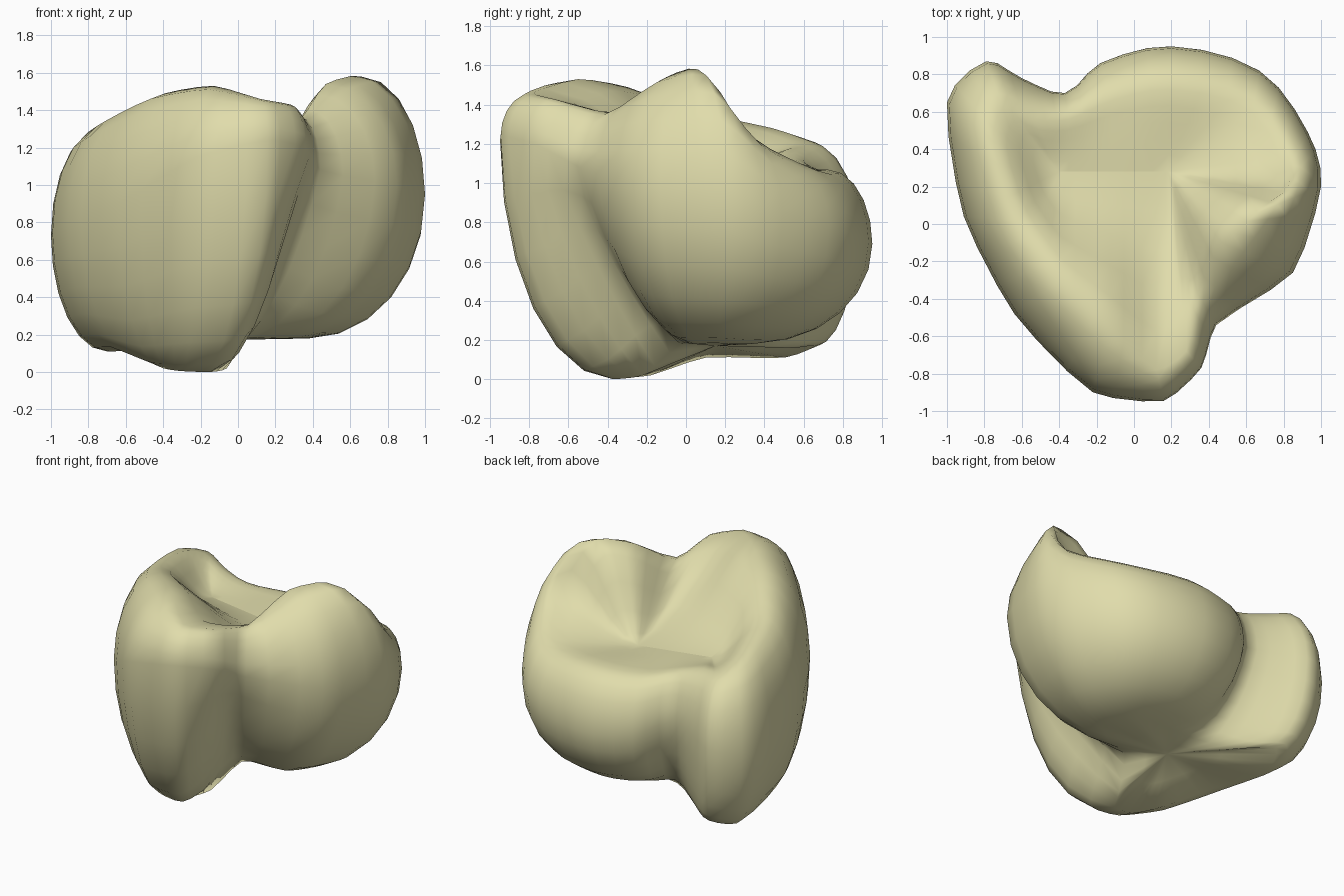
import bpy, bmesh, math
from mathutils import Vector

if "Cube" in bpy.data.objects:
    bpy.data.objects.remove(bpy.data.objects["Cube"])

# Guide loops, counter-clockwise from the right: widest line, underside edge, crest
belly = [(1, .2, .95), (.93, .49, .85), (.67, .82, .75), (.2, .95, .69),
         (-.18, .86, .72), (-.37, .7, .8), (-.6, .78, .8), (-.79, .87, .78),
         (-1, .65, .73), (-.91, .04, .8), (-.64, -.48, .9), (-.22, -.9, 1.15),
         (.16, -.945, 1.24), (.36, -.77, 1.2), (.44, -.54, 1.08), (.85, -.26, 1)]
under = [(.38, .14, .185), (.38, .24, .18), (.32, .34, .18), (.18, .38, .19),
         (.02, .38, .2), (-.2, .38, .2), (-.44, .52, .16), (-.64, .66, .17),
         (-.7, .5, .11), (-.6, .1, .11), (-.4, -.18, .02), (-.3, -.34, .005),
         (-.15, -.37, 0), (-.06, -.22, .02), (.05, -.03, .18), (.25, .04, .18)]
crest = [(.66, .06, 1.58), (.8, .24, 1.27), (.63, .6, 1.08), (.2, .72, 1.07),
         (-.12, .66, 1.07), (-.35, .56, 1.12), (-.53, .56, 1.17), (-.7, .62, 1.21),
         (-.75, .44, 1.28), (-.62, .02, 1.37), (-.39, -.3, 1.49), (-.13, -.55, 1.53),
         (.12, -.78, 1.46), (.28, -.68, 1.43), (.34, -.37, 1.36), (.47, -.1, 1.54)]
STEPS = 3


def smooth_loop(pts):
    """Closed curve through the guide points; flatter along the left and front."""
    pts, out, n = [Vector(p) for p in pts], [], len(pts)
    for i in range(n):
        a, b, c, d = (pts[(i + k) % n] for k in (-1, 0, 1, 2))
        length = (1 if i < 8 else .6) * (c - b).length
        m1 = (c - a) * length / ((b - a).length + (c - b).length)
        m2 = (d - b) * length / ((d - c).length + (c - b).length)
        for s in range(STEPS):
            t = s / STEPS
            out.append((2*t**3 - 3*t*t + 1) * b + (t**3 - 2*t*t + t) * m1
                       + (3*t*t - 2*t**3) * c + (t**3 - t*t) * m2)
    return out


def mix(p, q, h, v):
    """Separate horizontal and vertical mix gives rounded quarter profiles."""
    return Vector((p.x + (q.x - p.x)*h, p.y + (q.y - p.y)*h, p.z + (q.z - p.z)*v))


def blend(a, b, h, v):
    return [mix(p, q, h, v) for p, q in zip(a, b)]


E, B, R = (smooth_loop(p) for p in (belly, under, crest))
for p in B:
    p.z = max(p.z, 0)
n = len(E)
base_mid = Vector((-.15, .15, .17))
# Valley line on the chewing surface that each crest point falls towards
valley = []
for p in R:
    x = max(-.4, min(.18, p.x))
    valley.append(Vector((x, .28, 1.04 + .12 * (.18 - x))))

rings = [blend([base_mid]*n, B, .5, .5)]
# Lower flank: rounded, but straighter along the front and back grooves
for k in range(6):
    t = k / 6 * math.pi / 2
    row = []
    for i in range(n):
        u = i / STEPS
        w = .85 * math.exp(-((u - 13.5) / .85)**2) + .5 * math.exp(-((u - 5.2) / .8)**2)
        h, v = math.sin(t), 1 - math.cos(t)
        row.append(mix(B[i], E[i], h*(1 - w) + w*k/6, v*(1 - w) + w*k/6))
    rings.append(row)
# Upper flank
for k in range(6):
    t = k / 5 * math.pi / 2
    rings.append(blend(E, R, 1 - math.cos(t), math.sin(t)))
# Chewing surface
for h in (.2, .4, .6, .8, 1):
    rings.append(blend(R, valley, h, .5 - .5*math.cos(math.pi * h**.9)))

# Crown shell
bm = bmesh.new()
vr = [[bm.verts.new(p) for p in r] for r in rings]
for lo, hi in zip(vr, vr[1:]):
    for i in range(n):
        j = (i + 1) % n
        bm.faces.new((lo[i], lo[j], hi[j], hi[i]))
bottom = bm.verts.new(base_mid)
for i in range(n):
    bm.faces.new((bottom, vr[0][(i + 1) % n], vr[0][i]))
bmesh.ops.recalc_face_normals(bm, faces=bm.faces[:])
bmesh.ops.remove_doubles(bm, verts=vr[-1], dist=.004)
for f in bm.faces:
    f.smooth = True
mesh = bpy.data.meshes.new("tooth_crown")
bm.to_mesh(mesh)
bm.free()
crown = bpy.data.objects.new("tooth_crown", mesh)
bpy.context.collection.objects.link(crown)

# Ivory enamel
enamel = bpy.data.materials.new("enamel")
enamel.diffuse_color = (.75, .72, .41, 1)
enamel.use_nodes = True
enamel.node_tree.nodes["Principled BSDF"].inputs["Base Color"].default_value = enamel.diffuse_color
mesh.materials.append(enamel)
